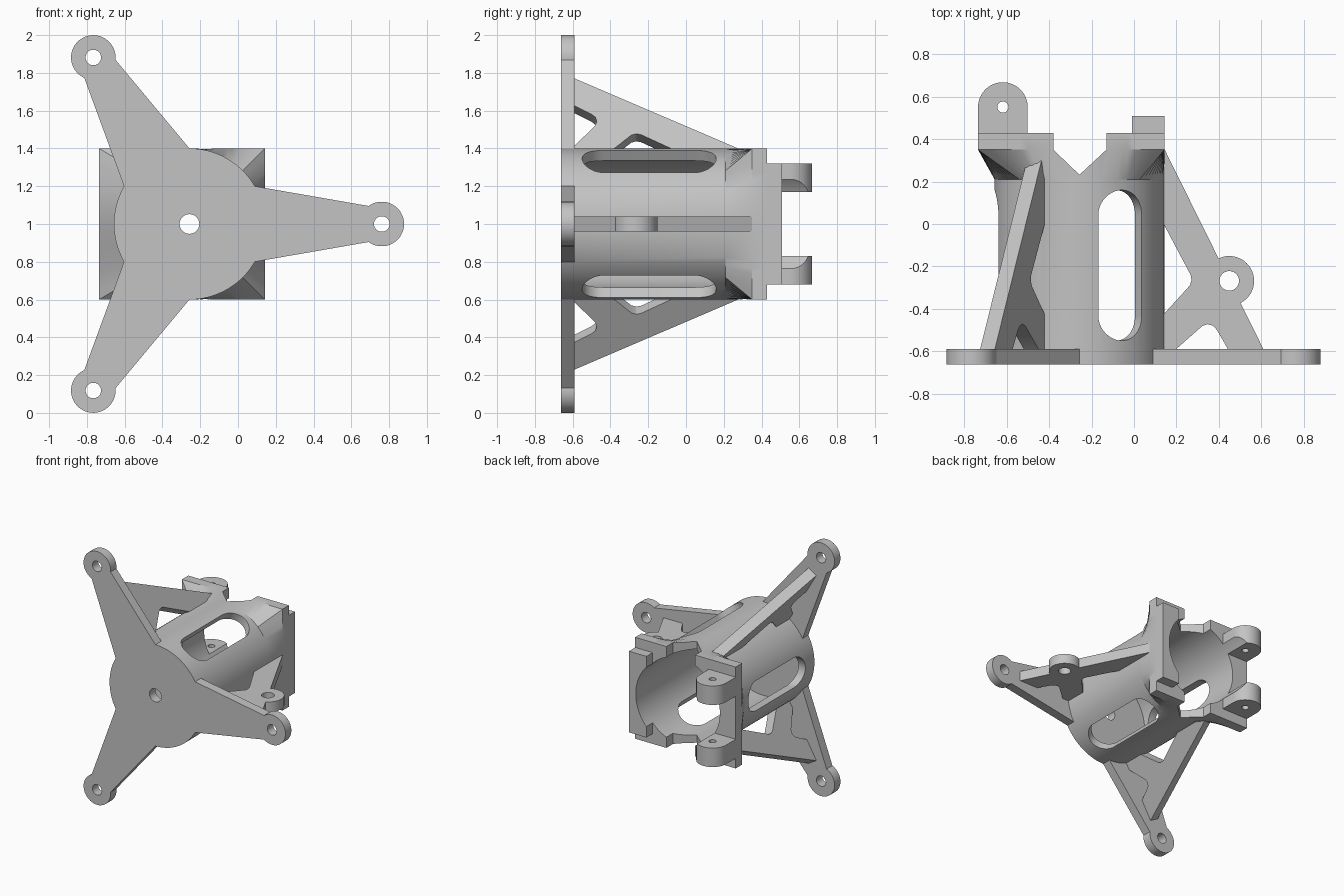
import bpy, bmesh
from math import sin, cos, pi, radians
from mathutils import Vector

if "Cube" in bpy.data.objects:
    bpy.data.objects.remove(bpy.data.objects["Cube"])

CX, CZ = -0.257, 1.0            # tube axis runs along y
R_OUT, R_IN = 0.40, 0.34
PLATE_FRONT, PLATE_BACK = -0.663, -0.59
ARMS = [0, 2 * pi / 3, 4 * pi / 3]

grey = bpy.data.materials.new("plain grey")
grey.use_nodes = True
COLOUR = (0.55, 0.55, 0.55, 1)
grey.diffuse_color = COLOUR
grey.node_tree.nodes["Principled BSDF"].inputs["Base Color"].default_value = COLOUR


def skin(name, rings):
    """Closed solid through a list of equal-length point rings."""
    bm = bmesh.new()
    loops = [[bm.verts.new(p) for p in ring] for ring in rings]
    n = len(loops[0])
    for a, b in zip(loops, loops[1:]):
        for i in range(n):
            j = (i + 1) % n
            bm.faces.new((a[i], a[j], b[j], b[i]))
    bm.faces.new(loops[0])
    bm.faces.new(loops[-1])
    bmesh.ops.recalc_face_normals(bm, faces=bm.faces)
    mesh = bpy.data.meshes.new(name)
    bm.to_mesh(mesh)
    bm.free()
    mesh.materials.append(grey)
    obj = bpy.data.objects.new(name, mesh)
    bpy.context.collection.objects.link(obj)
    return obj


def prism(name, outline, lo, hi, place):
    return skin(name, [[place(u, v, w) for u, v in outline] for w in (lo, hi)])


def along_y(u, v, w):
    return Vector((CX + u, w, CZ + v))


def along_z(u, v, w):
    return Vector((u, v, w))


def radial_sheet(a):
    """u = radius, v = y, w = thickness."""
    return lambda u, v, w: Vector((CX + u * cos(a) - w * sin(a), v, CZ + u * sin(a) + w * cos(a)))


def radial_cut(a):
    """u = tangent, v = y, w = radius."""
    return lambda u, v, w: radial_sheet(a)(w, v, u)


def arc(cx, cy, r, start, end, n):
    return [(cx + r * cos(start + (end - start) * i / n),
             cy + r * sin(start + (end - start) * i / n)) for i in range(n + 1)]


def circle(cx, cy, r, n=48):
    return arc(cx, cy, r, 0, 2 * pi, n)[:-1]


def box(x0, x1, y0, y1):
    return [(x0, y0), (x1, y0), (x1, y1), (x0, y1)]


def combine(obj, tools, operation="DIFFERENCE", keep=False):
    """Apply booleans and remove the tools unless they are reused."""
    for tool in tools:
        mod = obj.modifiers.new("combine", "BOOLEAN")
        mod.operation, mod.object, mod.solver = operation, tool, "EXACT"
    bpy.context.view_layer.update()
    graph = bpy.context.evaluated_depsgraph_get()
    result = bpy.data.meshes.new_from_object(obj.evaluated_get(graph))
    obj.modifiers.clear()
    obj.data = result
    if not keep:
        for tool in tools:
            bpy.data.objects.remove(tool)


# Three-armed mounting plate, one outline around disc, arms and eyes
EYE_RADIUS, EYE_REACH = 0.118, 1.018
outline = []
for a in ARMS:
    sweep = radians(126)
    outline += arc(EYE_REACH * cos(a), EYE_REACH * sin(a), EYE_RADIUS, a - sweep, a + sweep, 32)
    outline += arc(0, 0, R_OUT, a + pi / 6, a + pi / 2, 16)
plate = prism("mounting_plate", outline, PLATE_FRONT, PLATE_BACK, along_y)
holes = [prism("hole_cutter", circle(0, 0, 0.052), -1, 0, along_y)]
for a in ARMS:
    holes.append(prism("hole_cutter", circle(EYE_REACH * cos(a), EYE_REACH * sin(a), 0.041), -1, 0, along_y))
combine(plate, holes)

# Tube that flares into a square collar, wider on its right side
N = 96
round_pts = circle(0, 0, R_OUT, N)
square_pts = []
for u, v in round_pts:
    s = R_OUT / max(abs(u), abs(v))
    square_pts.append((u * s * (1.195 if u < 0 else 1), v * s))
sections = [(round_pts, -0.62), (round_pts, 0.21), (square_pts, 0.35), (square_pts, 0.43)]
tube = skin("tube_with_collar", [[along_y(u, v, y) for u, v in pts] for pts, y in sections])

bore = prism("bore_cutter", circle(0, 0, R_IN, N), -0.65, 1, along_y)
combine(tube, [bore], keep=True)

cutters = []
for a in ARMS:
    slot = arc(0, 0.042, 0.118, 0, pi, 20) + arc(0, -0.432, 0.118, pi, 2 * pi, 20)
    cutters.append(prism("slot_cutter", slot, 0.15, 0.6, radial_cut(a + pi / 3)))
notch = [(-0.38, 0.6), (-0.38, 0.35), (CX, 0.232), (-0.13, 0.35), (-0.13, 0.6)]
cutters.append(prism("notch_cutter", notch, 0.4, 1.6, along_z))
combine(tube, cutters)

# Raised strip on the left half of the collar
strip = prism("collar_strip", box(-0.01, CX + R_OUT, 0.40, 0.508), 0.68, 1.32, along_z)
combine(strip, [bore], keep=True)

# Pair of hinge lugs on the right half of the collar
lugs = []
for name, lo, hi in (("upper_hinge_lug", 1.17, 1.32), ("lower_hinge_lug", 0.68, 0.83)):
    shape = [(-0.735, 0.40), (-0.501, 0.40)] + arc(-0.618, 0.551, 0.117, 0, pi, 32)
    lug = prism(name, shape, lo, hi, along_z)
    combine(lug, [prism("pin_cutter", circle(-0.618, 0.551, 0.026), 0, 2, along_z)])
    combine(lug, [bore], keep=True)
    lugs.append(lug)
bpy.data.objects.remove(bore)

# Braced ribs from the tube to each arm
rib_shape = [(0.37, 0.35), (0.402, 0.35), (0.867, PLATE_BACK), (0.867, -0.62), (0.70, -0.62),
             (0.70, PLATE_BACK), (0.648, -0.50), (0.63, -0.48), (0.605, -0.472), (0.58, -0.48),
             (0.455, PLATE_BACK), (0.455, -0.62), (0.37, -0.62), (0.37, -0.45), (0.402, -0.42),
             (0.52, -0.29), (0.528, -0.265), (0.524, -0.24), (0.402, -0.01), (0.37, 0.05)]
ribs = [prism(n + "_rib", rib_shape, -0.04, 0.04, radial_sheet(a))
        for n, a in zip(("left", "upper", "lower"), ARMS)]

# Side eye on the left rib
eye = prism("rib_eye", circle(0.449, -0.268, 0.117), 0.96, 1.04, along_z)
combine(ribs[0], [eye], "UNION")
combine(ribs[0], [prism("eye_cutter", circle(0.449, -0.268, 0.046), 0.8, 1.2, along_z)])

# Smooth the round faces and keep the machined edges crisp
bpy.ops.object.select_all(action="DESELECT")
for obj in [plate, tube, strip] + lugs + ribs:
    obj.select_set(True)
    bpy.context.view_layer.objects.active = obj
bpy.ops.object.shade_smooth_by_angle(angle=radians(25))
